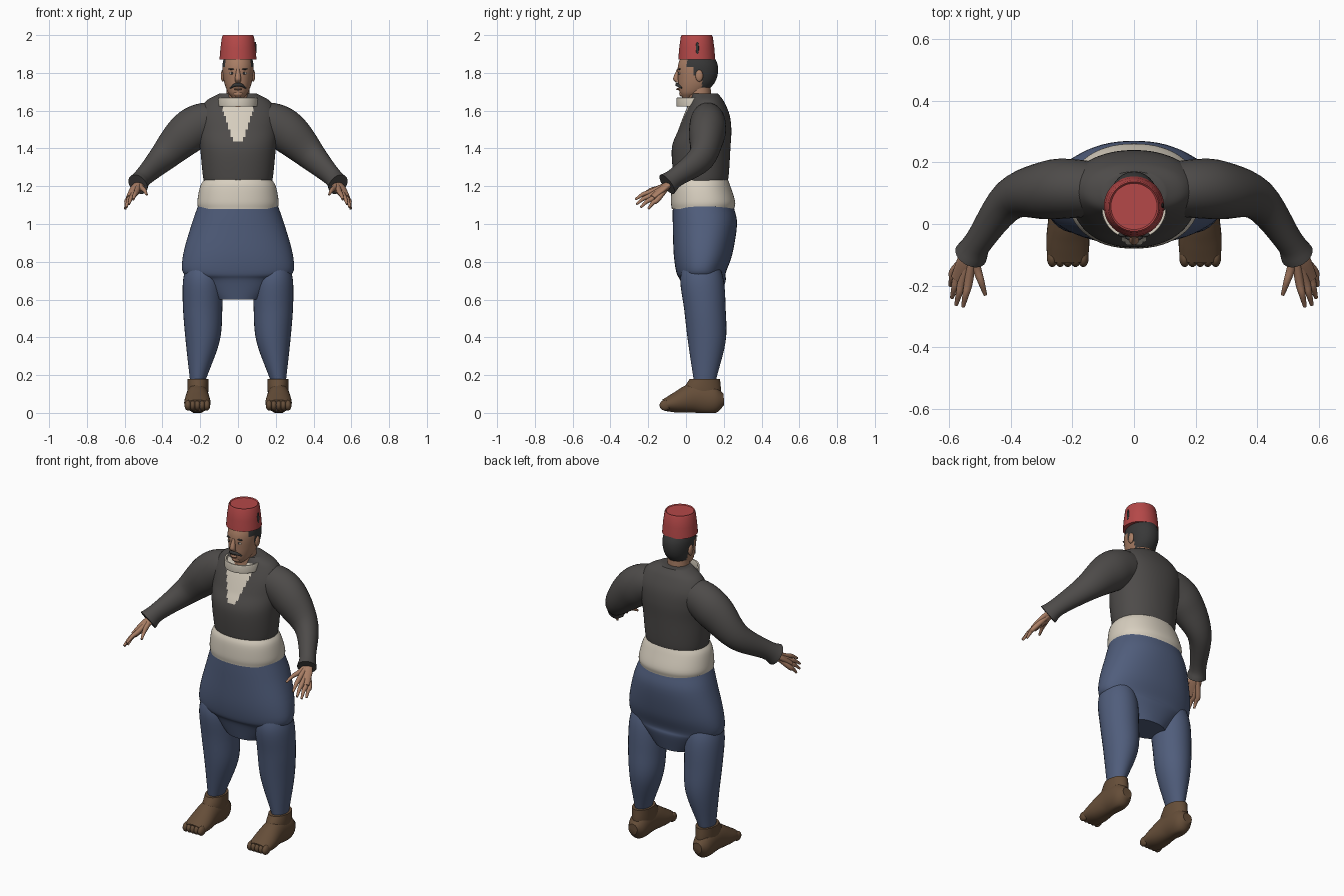
import bpy, bmesh
from math import sin, cos, pi, radians
from mathutils import Vector, Matrix

cube = bpy.data.objects.get("Cube")
if cube:
    bpy.data.objects.remove(cube)


def material(name, red, green, blue):
    mat = bpy.data.materials.new(name)
    mat.use_nodes = True
    mat.diffuse_color = (red, green, blue, 1)
    shader = next(n for n in mat.node_tree.nodes if n.type == 'BSDF_PRINCIPLED')
    shader.inputs["Base Color"].default_value = mat.diffuse_color
    return mat


JACKET = material("charcoal cloth", .075, .07, .067)
CREAM = material("cream cloth", .68, .62, .52)
BLUE = material("blue cloth", .08, .11, .2)
RED = material("red felt", .46, .065, .065)
SKIN = material("skin", .4, .21, .13)
HAIR = material("dark hair", .04, .04, .04)
LEATHER = material("brown leather", .13, .075, .04)


def finish(name, bm, mats, rule=None):
    bmesh.ops.recalc_face_normals(bm, faces=bm.faces[:])
    if rule:
        for face in bm.faces:
            face.material_index = rule(face.calc_center_median())
    mesh = bpy.data.meshes.new(name)
    bm.to_mesh(mesh)
    bm.free()
    for mat in mats:
        mesh.materials.append(mat)
    mesh.shade_smooth()
    mesh.set_sharp_from_angle(angle=radians(45))
    bpy.context.collection.objects.link(bpy.data.objects.new(name, mesh))


def smooth_path(rings, steps):
    """Catmull-Rom interpolation of (x, y, z, half width, half depth) rings."""
    knots = [Vector(ring) for ring in rings]
    if steps == 1:
        return knots
    first = knots[0] * 2 - knots[1]
    last = knots[-1] * 2 - knots[-2]
    path = [first, *knots, last]
    result = []
    for a, b, c, d in zip(path, path[1:], path[2:], path[3:]):
        for i in range(steps):
            t = i / steps
            bend = a * 2 - b * 5 + c * 4 - d
            twist = b * 3 - a - c * 3 + d
            result.append(b + ((c - a) * t + bend * t ** 2 + twist * t ** 3) / 2)
    return result + [knots[-1]]


def loft(name, mats, rings, upright=False, count=32, steps=5, side=1, power=2, rule=None):
    """Skin elliptical rings that are level, or square to their path."""
    path = smooth_path(rings, steps)
    bm = bmesh.new()
    loops = []
    for i, ring in enumerate(path):
        across, depth = Vector((1, 0, 0)), Vector((0, 1, 0))
        if not upright:
            ahead = path[min(i + 1, len(path) - 1)] - path[max(i - 1, 0)]
            across = ahead.xyz.cross(Vector((0, 0, 1))).normalized()
            depth = across.cross(ahead.xyz.normalized())
        loop = []
        for k in range(count):
            c, s = cos(2 * pi * k / count), sin(2 * pi * k / count)
            u = abs(c) ** (2 / power) * (1 if c > 0 else -1)
            v = abs(s) ** (2 / power) * (1 if s > 0 else -1)
            point = ring.xyz + across * u * ring[3] + depth * v * ring[4]
            loop.append(bm.verts.new((point.x * side, point.y, max(point.z, 0))))
        loops.append(loop)
    for lower, upper in zip(loops, loops[1:]):
        for k in range(count):
            bm.faces.new((lower[k - 1], lower[k], upper[k], upper[k - 1]))
    bm.faces.new(loops[0])
    bm.faces.new(loops[-1])
    finish(name, bm, mats, rule)


def column(name, mats, rings, x=0, **options):
    """Level rings given as (height, depth position, half width, half depth, extra x)."""
    level = [(x + sum(shift), y, z, a, b) for z, y, a, b, *shift in rings]
    loft(name, mats, level, upright=True, **options)


def limb(name, mat, points, flat=1, **options):
    """Tube through points given as (x, y, z, radius)."""
    loft(name, [mat], [(*p[:3], p[3], p[3] * flat) for p in points], **options)


def ball(name, mat, centre, radii, side=1):
    bm = bmesh.new()
    place = Matrix.Translation((centre[0] * side, *centre[1:]))
    bmesh.ops.create_uvsphere(bm, u_segments=20, v_segments=12, radius=1,
                              matrix=place @ Matrix.Diagonal((*radii, 1)))
    finish(name, bm, [mat])


# Jacket body with the shirt showing in its open front
def shirt_opening(c):
    half_width = .025 + (c.z - 1.44) / 3
    return int(c.y < .08 and 1.44 < c.z < 1.66 and abs(c.x) < half_width)


column("jacket_body", [JACKET, CREAM],
       [(1.2, .08, .17, .13), (1.25, .08, .185, .145), (1.4, .08, .2, .155),
        (1.5, .1, .21, .14), (1.58, .11, .21, .12), (1.65, .11, .17, .09),
        (1.69, .1, .1, .07)],
       count=112, steps=9, power=2.15, rule=shirt_opening)

# Collar band round the front of the neck
arc = [radians(angle) for angle in range(-90, 91, 15)]
limb("shirt_collar", CREAM, [(sin(a) / 10, .055 - cos(a) / 10, 1.645, .006) for a in arc],
     flat=4, power=5, count=16)

# Waist sash
column("waist_sash", [CREAM],
       [(1.08, .09, .21, .165), (1.12, .09, .215, .17),
        (1.2, .08, .2, .155), (1.24, .08, .175, .14)], count=64, power=2.2)

# Baggy trousers with a hanging seat
column("trouser_seat", [BLUE],
       [(1.1, .09, .21, .16), (1, .1, .245, .17), (.84, .09, .29, .155),
        (.74, .08, .29, .13), (.7, .09, .22, .12), (.6, .09, .12, .09)],
       count=64, power=2.2)

for side, label in ((1, "left_"), (-1, "right_")):
    # Trouser leg
    column(label + "trouser_leg", [BLUE],
           [(.8, .08, .08, .09), (.7, .085, .104, .115), (.55, .1, .104, .11),
            (.38, .11, .09, .1), (.18, .1, .043, .06, .025)], x=.187, side=side)

    # Foot, ankle and toes
    foot = [(.2, .07, .03, .03), (.15, .07, .055, .075), (.05, .08, .06, .08),
            (-.05, .055, .07, .055), (-.12, .04, .065, .03)]
    loft(label + "shoe", [LEATHER], [(.215, *ring) for ring in foot], side=side)
    column(label + "shoe_ankle", [LEATHER],
           [(.06, .09, .05, .09), (.12, .085, .055, .1), (.18, .1, .055, .08)],
           x=.212, side=side)
    for toe in range(5):
        ball(label + "shoe_toe", LEATHER, (.165 + toe / 40, -.11, .04), (.018, .03, .028), side)

    # Sleeve with a slightly flared cuff
    limb(label + "sleeve", JACKET,
         [(.07, .11, 1.55, .08), (.19, .115, 1.53, .095), (.28, .11, 1.47, .095),
          (.4, .08, 1.35, .067), (.5, -.05, 1.25, .046), (.53, -.1, 1.21, .054)],
         flat=1.15, side=side)

    # Hand: palm, a fan of four fingers and a thumb
    wrist = Vector((.522, -.085, 1.215))
    limb(label + "palm", SKIN,
         [(*wrist, .03), (.54, -.125, 1.185, .036), (.57, -.18, 1.14, .026)],
         flat=.5, side=side)
    index_knuckle, index_tip = Vector((.537, -.187, 1.17)), Vector((.555, -.268, 1.13))
    little_knuckle, little_tip = Vector((.583, -.15, 1.13)), Vector((.597, -.2, 1.08))
    fingers = {"thumb": (Vector((.51, -.145, 1.19)), Vector((.483, -.23, 1.155)))}
    for i, finger in enumerate(("index", "middle", "ring", "little")):
        reach = Vector((.01, -.02, -.01)) * sin(pi * i / 3)
        fingers[finger] = (index_knuckle.lerp(little_knuckle, i / 3) + reach / 2,
                           index_tip.lerp(little_tip, i / 3) + reach)
    for finger, (knuckle, tip) in fingers.items():
        joint = (knuckle + tip) / 2 + Vector((0, 0, .007))
        limb(label + finger + "_finger", SKIN,
             [(*wrist, .014), (*knuckle, .014), (*joint, .011), (*tip, .006)],
             count=12, side=side)

    # Ear, eye and brow
    ball(label + "ear", SKIN, (.08, .07, 1.785), (.011, .02, .032), side)
    ball(label + "eye", CREAM, (.032, -.034, 1.798), (.014, .005, .006), side)
    ball(label + "pupil", HAIR, (.032, -.037, 1.798), (.006, .004, .006), side)
    ball(label + "brow", HAIR, (.032, -.034, 1.82), (.02, .008, .004), side)


# Head with hair on the back, sides and temples
def hair_area(c):
    back = c.z > 1.725 and c.y > .083
    temple = c.z > 1.785 and c.y > .04
    hairline = c.z > 1.835 and c.y > .005
    return int(back or temple or hairline)


column("neck", [SKIN], [(1.6, .07, .064, .064), (1.75, .07, .058, .06)])
column("head", [SKIN, HAIR],
       [(1.67, .01, .03, .03), (1.7, .035, .055, .07), (1.76, .058, .075, .1),
        (1.84, .063, .082, .105), (1.92, .058, .065, .07)],
       count=64, steps=9, power=2.1, rule=hair_area)
column("nose", [SKIN],
       [(1.82, -.04, .008, .008), (1.77, -.052, .016, .016), (1.75, -.042, .014, .012)],
       count=16)
ball("lower_lip", SKIN, (0, -.042, 1.714), (.022, .01, .006))
ball("chin", SKIN, (0, -.02, 1.69), (.026, .016, .016))
limb("moustache", HAIR,
     [(.042 * t, .024 * t * t - .047, 1.738 - .018 * t * t, .01 - .006 * t * t)
      for t in (-1, -.5, 0, .5, 1)], count=14)

# Tall felt hat with a small side tassel
outline = ((1.87, .098), (1.93, .093), (1.99, .085), (2, .08), (1.995, .075))
column("hat", [RED], [(z, .057, r, r) for z, r in outline], count=48, steps=1)
ball("hat_tassel", HAIR, (.093, .06, 1.93), (.005, .008, .035))
